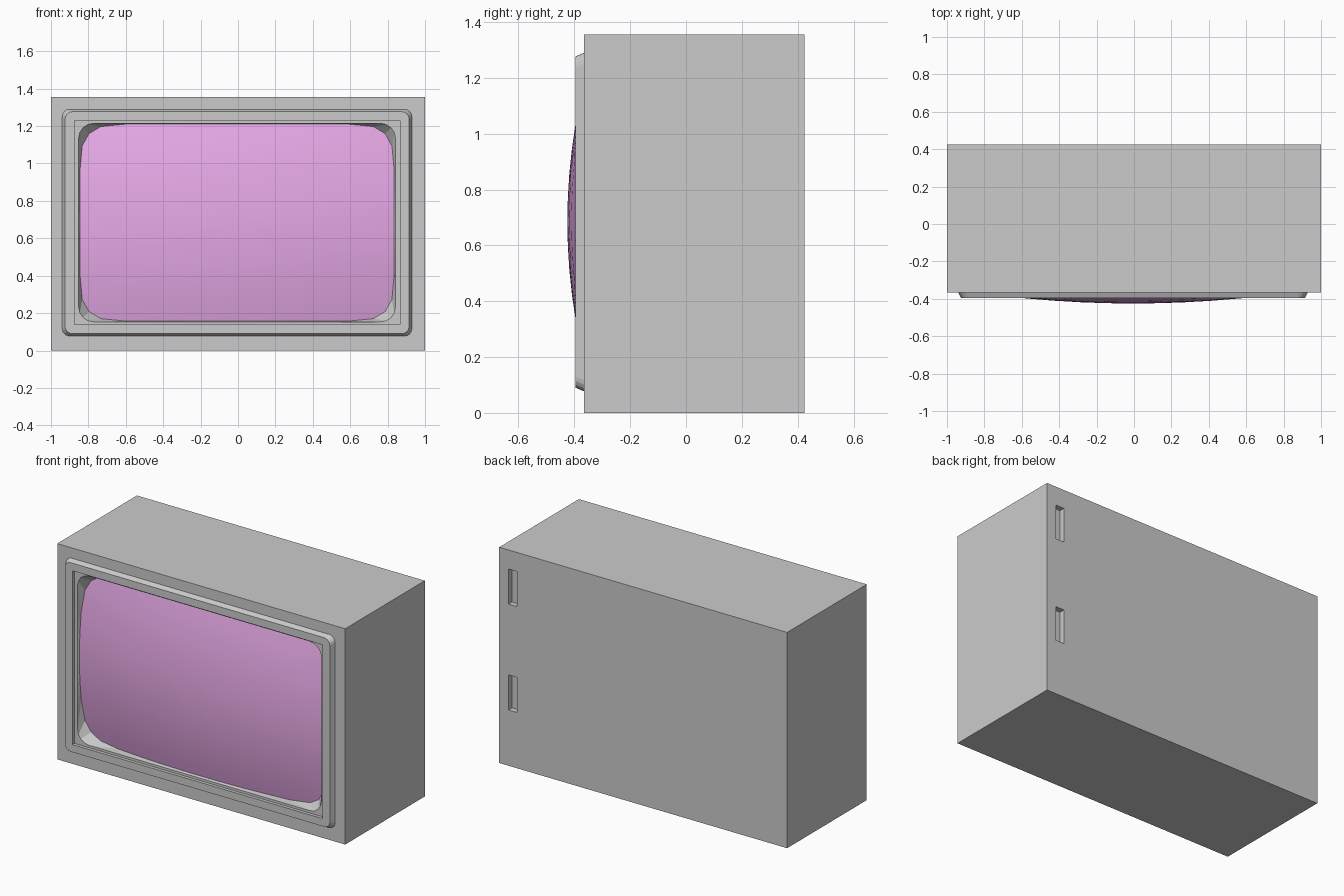
import bpy, bmesh, math

if "Cube" in bpy.data.objects:
    bpy.data.objects.remove(bpy.data.objects["Cube"])

ARC, SIDE = 4, 7           # segments per corner arc, segments per straight side
CX = -0.005                # the bezel sits a hair left of centre
CZ = 0.685


def outline(x0, x1, z0, z1, rx, rz, y, p=1.0):
    """Rounded rectangle, counter-clockwise from the front; p < 1 squares the corners."""
    arcs = []
    for sx, sz, flip in ((1, 1, 0), (-1, 1, 1), (-1, -1, 0), (1, -1, 1)):
        ox = (x1 - rx) if sx > 0 else (x0 + rx)
        oz = (z1 - rz) if sz > 0 else (z0 + rz)
        arc = []
        for i in range(ARC + 1):
            a = math.pi / 2 * i / ARC
            c, s = abs(math.cos(a)) ** p, math.sin(a) ** p
            if i == ARC:
                c = 0.0
            arc.append((ox + sx * rx * c, oz + sz * rz * s))
        arcs.append(arc[::-1] if flip else arc)
    pts = []
    for k, arc in enumerate(arcs):
        pts += arc
        a, b = arc[-1], arcs[(k + 1) % 4][0]
        for j in range(1, SIDE):
            t = j / SIDE
            pts.append((a[0] + (b[0] - a[0]) * t, a[1] + (b[1] - a[1]) * t))
    return [(x, y, z) for x, z in pts]


def dome(x, z):
    """Depth of the bulged glass."""
    return -0.425 + 0.083 * (x - CX) ** 2 + 0.238 * (z - CZ) ** 2


def loft(bm, rings):
    rows = [[bm.verts.new(p) for p in r] for r in rings]
    for a, b in zip(rows, rows[1:]):
        n = len(a)
        for i in range(n):
            j = (i + 1) % n
            bm.faces.new((a[i], a[j], b[j], b[i]))
    return rows


def finish(bm, name):
    bmesh.ops.remove_doubles(bm, verts=bm.verts, dist=1e-4)
    me = bpy.data.meshes.new(name)
    bm.to_mesh(me)
    bm.free()
    ob = bpy.data.objects.new(name, me)
    bpy.context.collection.objects.link(ob)
    return ob


# Glass outline, shared by the bezel funnel and the screen
flat = outline(-0.845, 0.835, 0.158, 1.21, 0.24, 0.25, 0, 0.65)
glass_edge = [(x, dome(x, z), z) for x, _, z in flat]

# Cabinet with stepped bezel running into the screen
bm = bmesh.new()
loft(bm, [
    outline(-1, 1, 0, 1.355, 0, 0, 0.425),
    outline(-1, 1, 0, 1.355, 0, 0, -0.365),
    outline(-0.94, 0.93, 0.077, 1.29, 0.04, 0.04, -0.365),
    outline(-0.925, 0.915, 0.09, 1.277, 0.04, 0.04, -0.395),
    outline(-0.873, 0.865, 0.138, 1.229, 0, 0, -0.395),
    outline(-0.873, 0.865, 0.138, 1.229, 0, 0, -0.375),
    outline(-0.852, 0.842, 0.153, 1.215, 0.08, 0.08, -0.375),
    glass_edge,
])
finish(bm, "cabinet")

# Back panel with two recessed slots
bm = bmesh.new()
xs = [-1, 0.875, 0.935, 1]
zs = [0, 0.35, 0.57, 1.015, 1.235, 1.355]
grid = [[bm.verts.new((x, 0.425, z)) for z in zs] for x in xs]
slots = []
for i in range(len(xs) - 1):
    for k in range(len(zs) - 1):
        f = bm.faces.new((grid[i][k], grid[i][k + 1], grid[i + 1][k + 1], grid[i + 1][k]))
        if i == 1 and k in (1, 3):
            slots.append(f)
for f in slots:
    new = bmesh.ops.extrude_discrete_faces(bm, faces=[f])["faces"][0]
    bmesh.ops.translate(bm, verts=new.verts, vec=(0, -0.035, 0))
finish(bm, "back_panel")

# Bulged screen
bm = bmesh.new()
rings = []
for s in (1, 0.85, 0.68, 0.5, 0.33, 0.16):
    ring = [(CX + (x - CX) * s, CZ + (z - CZ) * s) for x, _, z in flat]
    rings.append([(x, dome(x, z), z) for x, z in ring])
last = loft(bm, rings)[-1]
mid = bm.verts.new((CX, dome(CX, CZ), CZ))
for i, v in enumerate(last):
    bm.faces.new((v, last[(i + 1) % len(last)], mid))
for f in bm.faces:
    f.smooth = True
screen = finish(bm, "screen")
mat = bpy.data.materials.new("screen_pink")
mat.diffuse_color = (0.8, 0.4, 0.8, 1)
mat.use_nodes = True
mat.node_tree.nodes["Principled BSDF"].inputs["Base Color"].default_value = mat.diffuse_color
screen.data.materials.append(mat)
